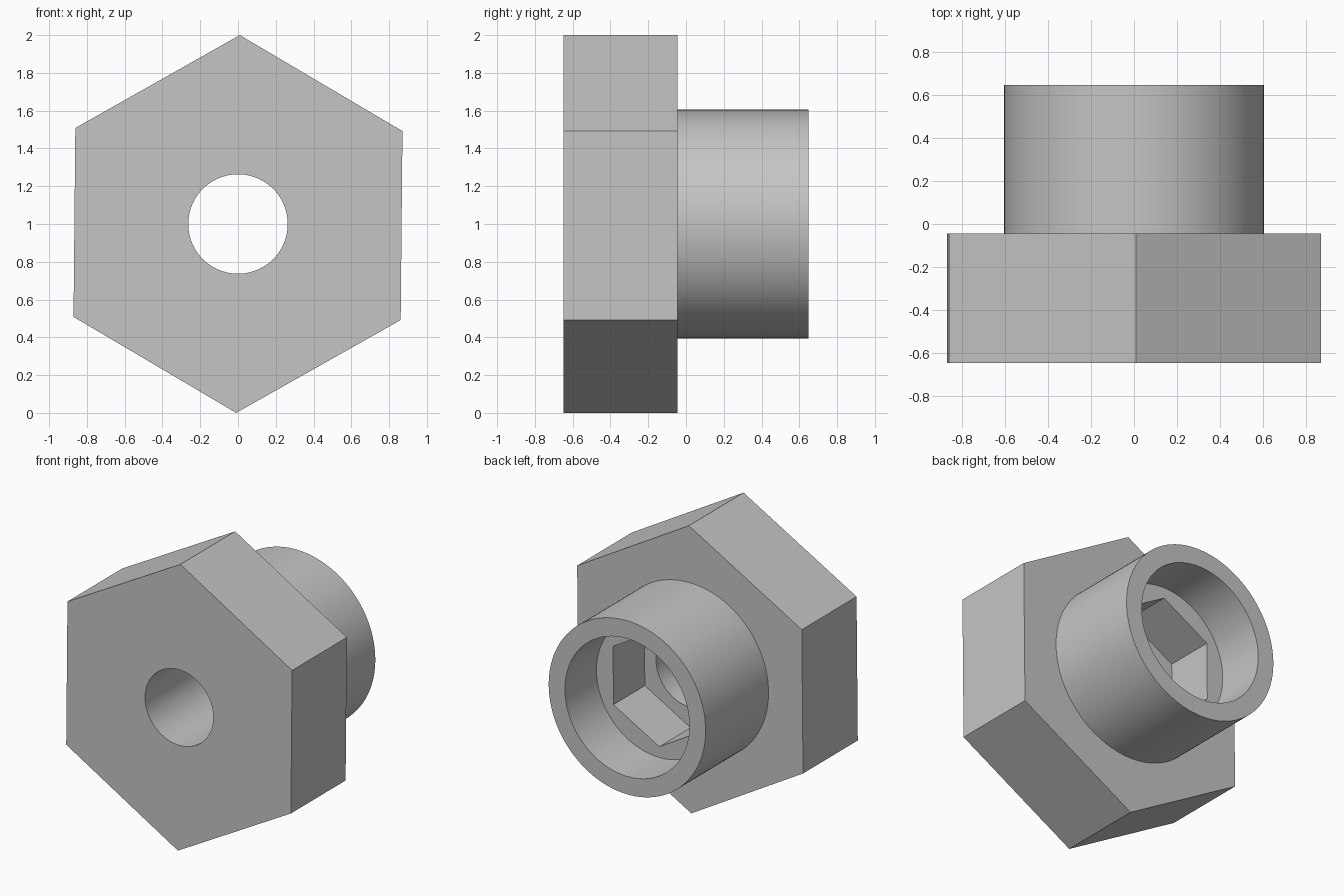
import bpy
import bmesh
from math import sin, cos, radians, tau

cube = bpy.data.objects.get("Cube")
if cube:
    bpy.data.objects.remove(cube, do_unlink=True)

ROUND = 128
TURN = radians(0.55)   # slight twist of the hexagon about its axis
Y_FRONT, Y_SHOULDER, Y_LEDGE, Y_RIM = -0.648, -0.045, 0.30, 0.648

# Single plain grey
grey = bpy.data.materials.new("plain grey")
grey.use_nodes = True
colour = (0.56, 0.56, 0.56, 1)
grey.diffuse_color = colour
grey.node_tree.nodes["Principled BSDF"].inputs["Base Color"].default_value = colour


def prism(name, sides, radius, y0, y1, turn=0.0):
    """Regular prism along y, centred at height 1, with a corner on top."""
    bm = bmesh.new()
    ring = []
    for i in range(sides):
        a = turn + tau * i / sides
        ring.append(bm.verts.new((radius * sin(a), y0, 1 + radius * cos(a))))
    cap = bm.faces.new(ring)
    out = bmesh.ops.extrude_face_region(bm, geom=[cap])
    moved = [v for v in out["geom"] if isinstance(v, bmesh.types.BMVert)]
    bmesh.ops.translate(bm, verts=moved, vec=(0, y1 - y0, 0))
    if cap not in bm.faces:
        bm.faces.new(ring)
    bmesh.ops.recalc_face_normals(bm, faces=bm.faces)
    mesh = bpy.data.meshes.new(name)
    bm.to_mesh(mesh)
    bm.free()
    mesh.materials.append(grey)
    obj = bpy.data.objects.new(name, mesh)
    bpy.context.collection.objects.link(obj)
    return obj


def combine(target, tool, operation):
    """Apply a boolean to the target and discard the tool."""
    bpy.context.view_layer.objects.active = target
    mod = target.modifiers.new(operation.lower(), "BOOLEAN")
    mod.operation = operation
    mod.solver = "EXACT"
    mod.object = tool
    bpy.ops.object.modifier_apply(modifier=mod.name)
    bpy.data.objects.remove(tool, do_unlink=True)


# Hexagonal head joined to the round collar
fitting = prism("hex_fitting", 6, 1.0, Y_FRONT, Y_SHOULDER, TURN)
combine(fitting, prism("collar", ROUND, 0.605, -0.3, Y_RIM), "UNION")

# Wide bore, hexagonal socket and through hole
combine(fitting, prism("bore_cutter", ROUND, 0.48, Y_LEDGE, 1), "DIFFERENCE")
combine(fitting, prism("socket_cutter", 6, 0.405, Y_SHOULDER, 0.5, TURN), "DIFFERENCE")
combine(fitting, prism("hole_cutter", ROUND, 0.263, -1, 0.5), "DIFFERENCE")

# Smooth round walls, crisp edges
bpy.ops.object.select_all(action="DESELECT")
fitting.select_set(True)
bpy.context.view_layer.objects.active = fitting
bpy.ops.object.shade_smooth_by_angle(angle=radians(30))
